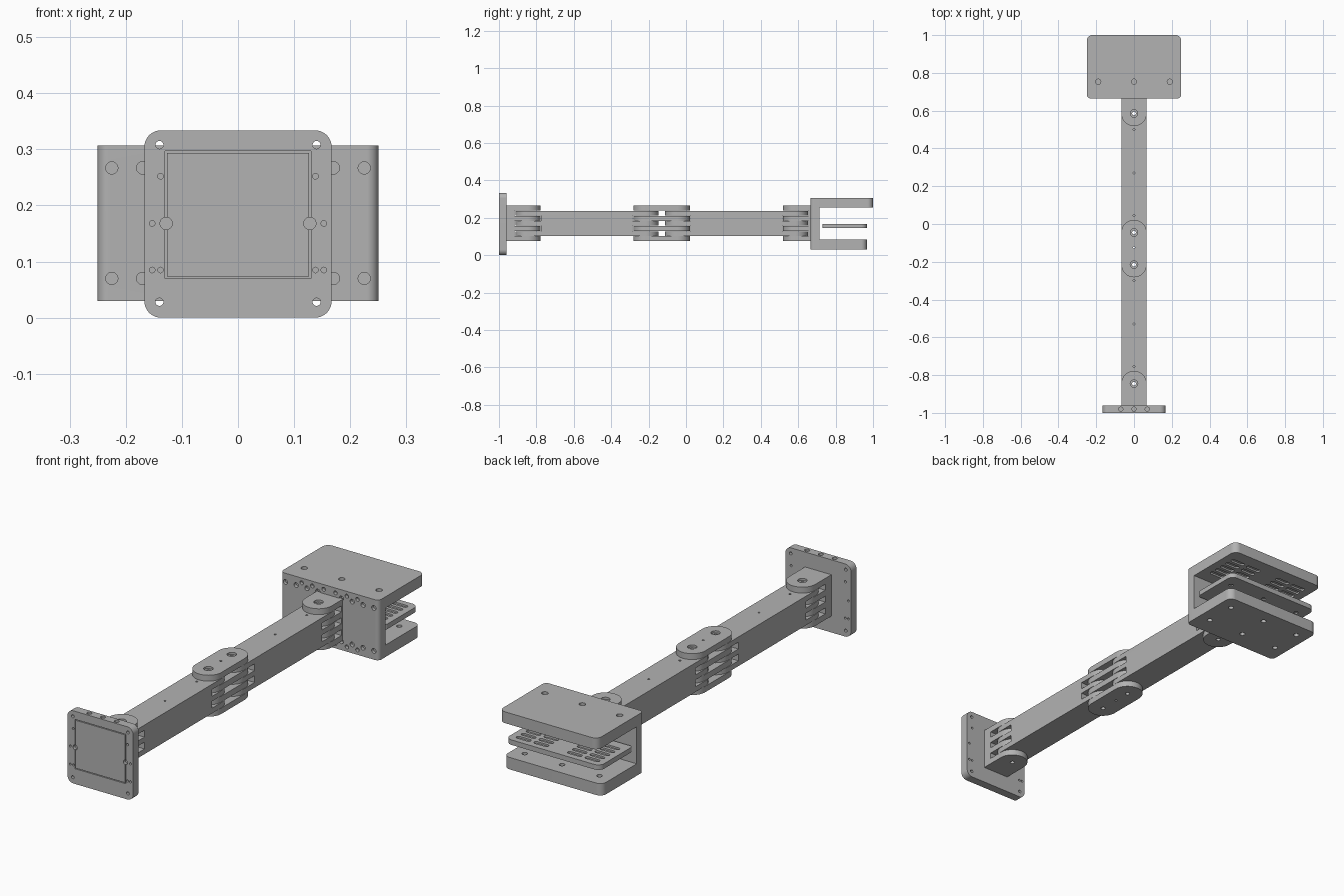
import bpy, bmesh, math
from mathutils import Matrix, Vector

cube = bpy.data.objects.get("Cube")
if cube:
    bpy.data.objects.remove(cube, do_unlink=True)

grey = bpy.data.materials.new("plain_grey")
grey.use_nodes = True
COLOUR = (0.45, 0.45, 0.45, 1)
grey.diffuse_color = COLOUR
grey.node_tree.nodes["Principled BSDF"].inputs["Base Color"].default_value = COLOUR

W = 0.067                      # half width of the arm
Z0, STEP = 0.075, 0.0272       # hinge layers
TOP = Z0 + 7 * STEP
MID = (Z0 + TOP) / 2


def make(name, bm):
    bmesh.ops.recalc_face_normals(bm, faces=bm.faces[:])
    mesh = bpy.data.meshes.new(name)
    bm.to_mesh(mesh)
    bm.free()
    mesh.materials.append(grey)
    ob = bpy.data.objects.new(name, mesh)
    bpy.context.collection.objects.link(ob)
    return ob


def slab(bm, x, y, radii, lo, hi, axis="Z"):
    """Extruded rectangle; radii run from the (-,-) corner anticlockwise."""
    pts = []
    corners = [(x[0], y[0], 1, 1), (x[1], y[0], -1, 1), (x[1], y[1], -1, -1), (x[0], y[1], 1, -1)]
    for i, ((cx, cy, sx, sy), r) in enumerate(zip(corners, radii)):
        steps = 16 if r else 0
        for k in range(steps + 1):
            a = math.pi + i * math.pi / 2 + (k / steps if steps else 0) * math.pi / 2
            pts.append((cx + sx * r + r * math.cos(a), cy + sy * r + r * math.sin(a)))
    place = (lambda u, v: (u, v, lo)) if axis == "Z" else (lambda u, v: (u, lo, v))
    verts = []
    for u, v in pts:
        p = Vector(place(u, v))
        if not verts or (verts[-1].co - p).length > 1e-5:
            verts.append(bm.verts.new(p))
    if (verts[0].co - verts[-1].co).length < 1e-5:
        bm.verts.remove(verts.pop())
    face = bm.faces.new(verts)
    ext = bmesh.ops.extrude_face_region(bm, geom=[face])["geom"]
    shift = Vector((0, 0, hi - lo)) if axis == "Z" else Vector((0, hi - lo, 0))
    bmesh.ops.translate(bm, vec=shift, verts=[g for g in ext if isinstance(g, bmesh.types.BMVert)])


def drill(bm, x, y, z, r, depth, axis="Z"):
    """Cylinder centred on a point."""
    m = Matrix.Translation((x, y, z))
    if axis == "Y":
        m = m @ Matrix.Rotation(math.pi / 2, 4, "X")
    bmesh.ops.create_cone(bm, cap_ends=True, segments=20, radius1=r, radius2=r, depth=depth, matrix=m)


def cut(ob, bm):
    bmesh.ops.recalc_face_normals(bm, faces=bm.faces[:])
    cutter = make("cutter", bm)
    mod = ob.modifiers.new("cut", "BOOLEAN")
    mod.object, mod.operation, mod.solver = cutter, "DIFFERENCE", "EXACT"
    ev = ob.evaluated_get(bpy.context.evaluated_depsgraph_get())
    mesh = bpy.data.meshes.new_from_object(ev)
    ob.modifiers.clear()
    ob.data = mesh
    bpy.data.objects.remove(cutter, do_unlink=True)


def layer(i, gap=0.0):
    return Z0 + i * STEP - gap, Z0 + (i + 1) * STEP + gap


# Arms: rounded bars with slots for the hinge plates
for name, p0, p1, dots in (("front_arm", -0.845, -0.215, (-0.755, -0.53, -0.3)),
                           ("rear_arm", -0.045, 0.585, (0.045, 0.27, 0.5))):
    bm = bmesh.new()
    slab(bm, (-W, W), (p0 - W, p1 + W), [W] * 4, layer(1)[0] + 0.001, layer(5)[1] - 0.001)
    arm = make(name, bm)
    bm = bmesh.new()
    for i in (2, 4):
        for y in ((p0 - 0.1, p0 + 0.07), (p1 - 0.07, p1 + 0.1)):
            slab(bm, (-0.1, 0.1), y, [0] * 4, *layer(i, 0.002))
    cut(arm, bm)
    bm = bmesh.new()
    for p in (p0, p1):
        drill(bm, 0, p, MID, 0.01, 0.5)
    for y in dots:
        drill(bm, 0, y, layer(5)[1], 0.005, 0.03)
    cut(arm, bm)

# Middle link: four stacked plates
for n, i in enumerate((0, 2, 4, 6)):
    bm = bmesh.new()
    slab(bm, (-W, W), (-0.215 - W, -0.045 + W), [W] * 4, *layer(i))
    plate = make(f"link_plate_{n + 1}", bm)
    bm = bmesh.new()
    for y in (-0.215, -0.045):
        drill(bm, 0, y, MID, 0.01, 0.5)
    drill(bm, 0, -0.125, MID, 0.005, 0.5)
    cut(plate, bm)
    if i == 6:
        bm = bmesh.new()
        for y in (-0.215, -0.045):
            drill(bm, 0, y, TOP, 0.02, 0.02)
        cut(plate, bm)

# End hinges: solid root with four rounded fingers
for name, y, p, radii in (("front_hinge", (-0.965, -0.845 + W), -0.845, [0, 0, W, W]),
                          ("rear_hinge", (0.585 - W, 0.67), 0.585, [W, W, 0, 0])):
    bm = bmesh.new()
    slab(bm, (-W, W), y, radii, Z0, TOP)
    hinge = make(name, bm)
    side = -1 if p < 0 else 1
    span = sorted((p + side * 0.071, p - side * 0.1))
    bm = bmesh.new()
    for i in (1, 3, 5):
        slab(bm, (-0.1, 0.1), span, [0] * 4, *layer(i))
    cut(hinge, bm)
    bm = bmesh.new()
    drill(bm, 0, p, MID, 0.01, 0.5)
    cut(hinge, bm)
    bm = bmesh.new()
    drill(bm, 0, p, TOP, 0.02, 0.02)
    cut(hinge, bm)

# Mounting plate with a framed front panel
bm = bmesh.new()
slab(bm, (-0.167, 0.167), (0, 0.334), [0.03] * 4, -1, -0.96, "Y")
base = make("mounting_plate", bm)
bm = bmesh.new()
slab(bm, (-0.13, 0.13), (0.07, 0.297), [0] * 4, -1.01, -0.99, "Y")
for s in (-1, 1):
    for z in (0.028, 0.308):
        drill(bm, s * 0.14, -0.98, z, 0.007, 0.1, "Y")
    for x, z in ((0.138, 0.252), (0.138, 0.085), (0.153, 0.168), (0.153, 0.085)):
        drill(bm, s * x, -0.98, z, 0.005, 0.1, "Y")
for x in (-0.07, 0, 0.07):
    drill(bm, x, -0.98, 0.334, 0.011, 0.03)
cut(base, bm)
bm = bmesh.new()
slab(bm, (-0.1265, 0.1265), (0.0735, 0.2935), [0] * 4, -1, -0.989, "Y")
panel = make("front_panel", bm)
for ob in (base, panel):
    bm = bmesh.new()
    for s in (-1, 1):
        drill(bm, s * 0.128, -1, 0.168, 0.011, 0.03, "Y")
    cut(ob, bm)

# Clamp bracket: C-shaped body made of web and two jaws
JAW_X = (-0.25, 0.25)


def grip(bm, z):
    for s in (-1, 1):
        for x in (0.085, 0.175):
            for k in range(5):
                y = 0.775 + k * 0.036
                slab(bm, (s * x - 0.036, s * x + 0.036), (y, y + 0.02), [0.0099] * 4, z - 0.008, z + 0.008)


bm = bmesh.new()
slab(bm, JAW_X, (0.665, 0.715), [0.02, 0.02, 0, 0], 0.03, 0.307)
web = make("bracket_web", bm)
bm = bmesh.new()
for s in (-1, 1):
    for z, z2 in ((0.267, 0.285), (0.07, 0.052)):
        for x in (0.225, 0.17, 0.115, 0.06):
            drill(bm, s * x, 0.665, z, 0.011, 0.03, "Y")
        for x in (0.142, 0.088, 0.03):
            drill(bm, s * x, 0.665, z2, 0.009, 0.03, "Y")
cut(web, bm)

bm = bmesh.new()
slab(bm, JAW_X, (0.715, 1.0), [0, 0, 0.03, 0.03], 0.255, 0.307)
upper = make("upper_jaw", bm)
bm = bmesh.new()
for x in (-0.19, 0, 0.19):
    drill(bm, x, 0.753, 0.307, 0.014, 0.06)
grip(bm, 0.255)
cut(upper, bm)

bm = bmesh.new()
slab(bm, JAW_X, (0.715, 0.967), [0, 0, 0.03, 0.03], 0.03, 0.085)
lower = make("lower_jaw", bm)
bm = bmesh.new()
for x in (-0.19, 0, 0.19):
    drill(bm, x, 0.9, 0.06, 0.012, 0.2)
    drill(bm, x, 0.753, 0.03, 0.012, 0.03)
cut(lower, bm)

# Loose clamping pad between the jaws
bm = bmesh.new()
slab(bm, (-0.24, 0.24), (0.73, 0.967), [0.015, 0.015, 0.03, 0.03], 0.145, 0.168)
pad = make("clamp_pad", bm)
bm = bmesh.new()
grip(bm, 0.168)
for x in (-0.19, 0, 0.19):
    drill(bm, x, 0.9, 0.145, 0.01, 0.012)
cut(pad, bm)

# Smooth the round parts, keep the edges sharp
bpy.ops.object.select_all(action="DESELECT")
for ob in bpy.context.collection.objects:
    if ob.type == "MESH":
        ob.select_set(True)
        bpy.context.view_layer.objects.active = ob
bpy.ops.object.shade_smooth_by_angle(angle=math.radians(30))
